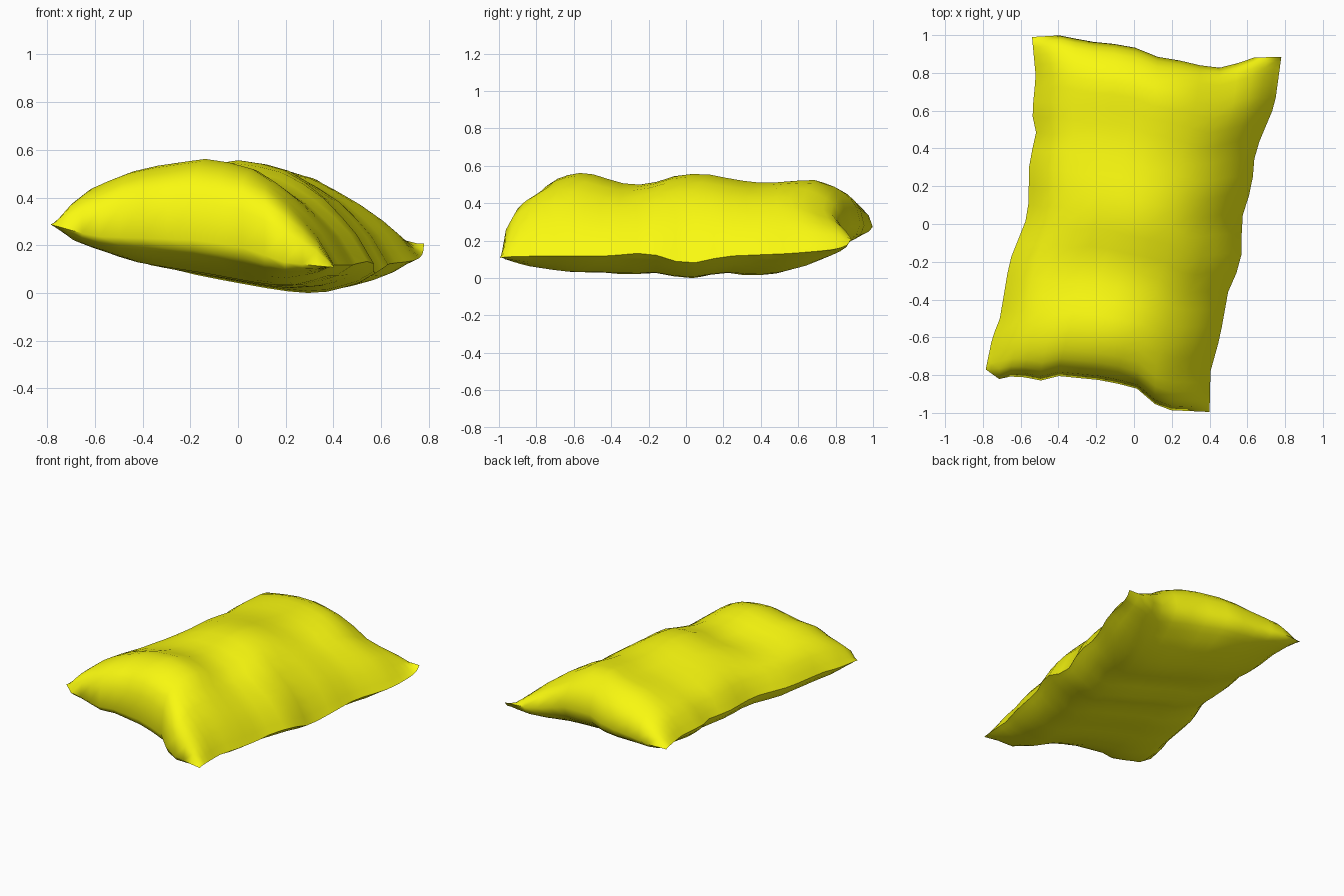
import bpy, bmesh, math

if "Cube" in bpy.data.objects:
    bpy.data.objects.remove(bpy.data.objects["Cube"])


def table(pts, t):
    """Piecewise linear lookup, clamped at both ends."""
    if t <= pts[0][0]:
        return pts[0][1]
    for (a, p), (b, q) in zip(pts, pts[1:]):
        if t <= b:
            return p + (q - p) * (t - a) / (b - a)
    return pts[-1][1]


def lerp(a, b, t):
    return a + (b - a) * t


# Plan outline: x of the long sides by y, y of the short ends by u
LEFT = [(-.77, -.785), (-.6, -.75), (-.5, -.71), (-.2, -.66), (.05, -.56),
        (.32, -.555), (.5, -.515), (.58, -.54), (.78, -.52), (.99, -.54)]
RIGHT = [(-.99, .40), (-.78, .405), (-.6, .455), (-.35, .50), (-.2, .57),
         (.03, .57), (.2, .625), (.38, .64), (.63, .745), (.885, .78)]
FRONT = [(0, -.77), (.065, -.825), (.13, -.8), (.24, -.83), (.325, -.805),
         (.54, -.83), (.7, -.88), (.75, -.95), (.81, -.985), (1, -.995)]
BACK = [(0, .99), (.13, 1.0), (.2, .97), (.39, .945), (.5, .885),
        (.66, .85), (.71, .815), (.82, .845), (.86, .88), (1, .885)]
# Seam heights along the two ends
SEAM_FRONT = [(0, .30), (.15, .25), (.5, .235), (.66, .21), (.83, .14), (1, .12)]
SEAM_BACK = [(0, .285), (.3, .29), (.5, .31), (.66, .29), (.8, .23), (1, .22)]
# Rise and fall of the right-hand seam
WAVE = [(0, 0), (.3, 0), (.42, .02), (.53, -.045), (.64, 0), (.9, .02), (1, 0)]
# Cross-sections of the top and bottom cloth
TOP = [(0, .30), (.05, .39), (.12, .465), (.28, .535), (.5, .57), (.65, .545),
       (.8, .45), (.93, .28), (1, .13)]
BOTTOM = [(0, .30), (.04, .225), (.12, .175), (.22, .125), (.35, .09), (.5, .06),
          (.65, .03), (.8, .02), (.93, .07), (1, .13)]
# Soft folds along the length and the closing of the ends
RIDGE = [(0, .01), (.17, .01), (.28, -.05), (.36, -.06), (.45, -.01), (.53, .005),
         (.65, -.035), (.73, -.05), (.88, -.03), (1, -.03)]
BELLY = [(0, .03), (.2, .03), (.28, .03), (.36, .01), (.45, .025), (.54, -.015),
         (.65, .03), (.73, .0), (.85, .03), (1, .04)]
CLOSE_TOP = [(0, 0), (.012, .46), (.03, .68), (.06, .84), (.1, .94), (.17, 1),
             (.88, 1), (.93, .86), (.965, .66), (.987, .42), (1, 0)]
CLOSE_BOTTOM = [(0, 0), (.012, .3), (.04, .5), (.08, .7), (.14, .88), (.2, 1),
                (.82, 1), (.89, .82), (.94, .6), (.985, .35), (1, 0)]
NU, NV = 16, 26


def spread(i, n):
    """Even steps that get finer towards the seams."""
    t = i / n
    return .25 * t + .375 * (1 - math.cos(math.pi * t))


def point(i, j, section, folds, close, dent):
    u, v = spread(i, NU), spread(j, NV)
    y = lerp(table(FRONT, u), table(BACK, u), v)
    x = lerp(table(LEFT, y), table(RIGHT, y), u)
    seam = lerp(table(SEAM_FRONT, u), table(SEAM_BACK, u), v)
    cloth = (table(section, u) + table(folds, v) * math.sin(math.pi * u)
             + table(WAVE, v) * u ** 8
             - dent * math.exp(-((u - .78) / .12) ** 2 - ((v - .92) / .07) ** 2))
    return x, y, lerp(seam, cloth, table(close, v))


# Pillow: two cloth sheets joined at a shared seam
bm = bmesh.new()
sheets = []
for profile in ((TOP, RIDGE, CLOSE_TOP, .04), (BOTTOM, BELLY, CLOSE_BOTTOM, 0)):
    sheets.append([[bm.verts.new(point(i, j, *profile))
                    for j in range(NV + 1)] for i in range(NU + 1)])
top, bottom = sheets
for g in sheets:
    for i in range(NU):
        for j in range(NV):
            bm.faces.new((g[i][j], g[i + 1][j], g[i + 1][j + 1], g[i][j + 1]))
# Both sheets share one average position along the long seams
for i in (0, NU):
    for a, b in zip(top[i], bottom[i]):
        a.co = b.co = (a.co + b.co) / 2
bmesh.ops.remove_doubles(bm, verts=bm.verts, dist=.0005)
bmesh.ops.recalc_face_normals(bm, faces=bm.faces)
low = min(v.co.z for v in bm.verts)
for v in bm.verts:
    v.co.z -= low
mesh = bpy.data.meshes.new("pillow")
bm.to_mesh(mesh)
bm.free()
pillow = bpy.data.objects.new("pillow", mesh)
bpy.context.collection.objects.link(pillow)

# Yellow cloth
mat = bpy.data.materials.new("yellow_cloth")
mat.diffuse_color = (.95, .95, .005, 1)
mat.use_nodes = True
mat.node_tree.nodes["Principled BSDF"].inputs["Base Color"].default_value = mat.diffuse_color
mesh.materials.append(mat)

bpy.context.view_layer.objects.active = pillow
pillow.select_set(True)
bpy.ops.object.shade_smooth_by_angle(angle=math.radians(60))
